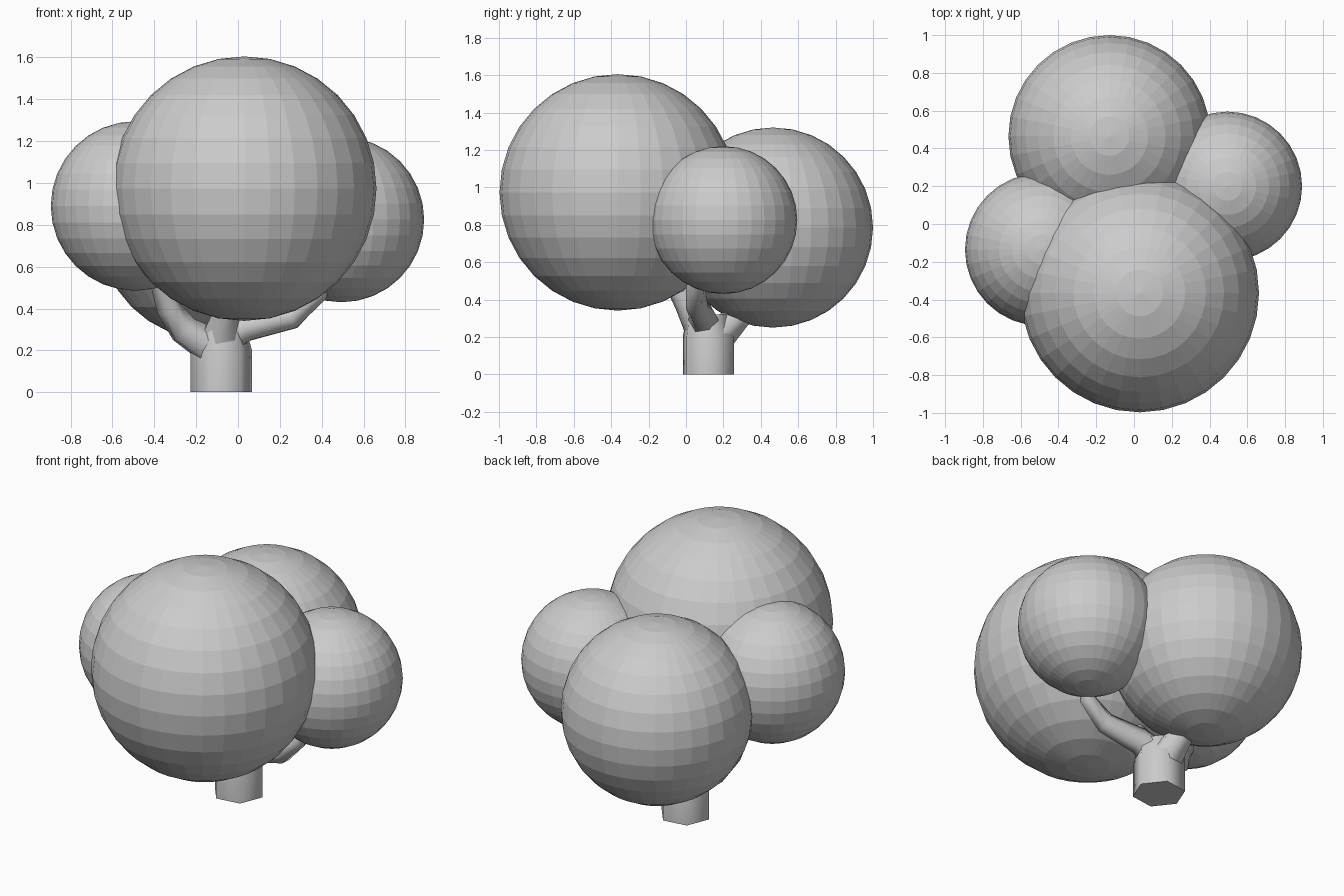
import bpy, bmesh
from math import cos, sin, pi, radians
from mathutils import Vector

cube = bpy.data.objects.get("Cube")
if cube:
    bpy.data.objects.remove(cube)

grey = bpy.data.materials.new("plain_grey")
grey.use_nodes = True
colour = (0.6, 0.6, 0.6, 1)
grey.diffuse_color = colour
grey.node_tree.nodes["Principled BSDF"].inputs["Base Color"].default_value = colour


def crown(name, centre, radius):
    """Flat-shaded foliage ball."""
    bpy.ops.mesh.primitive_uv_sphere_add(segments=32, ring_count=16,
                                         radius=radius, location=centre)
    obj = bpy.context.object
    obj.name = name
    obj.data.materials.append(grey)


def limb(name, path, sides=6, turn=0.0, level=False):
    """Smooth tapered tube through (x, y, z, radius) points."""
    bm = bmesh.new()
    points = [Vector(p[:3]) for p in path]
    rings = []
    for i, p in enumerate(points):
        along = points[min(i + 1, len(points) - 1)] - points[max(i - 1, 0)]
        if level:
            u, v = Vector((1, 0, 0)), Vector((0, 1, 0))
        else:
            u = Vector((0, 0, 1)).cross(along).normalized()
            v = along.normalized().cross(u)
        angles = [turn + 2 * pi * k / sides for k in range(sides)]
        rings.append([bm.verts.new(p + path[i][3] * (cos(a) * u + sin(a) * v))
                      for a in angles])
    for low, high in zip(rings, rings[1:]):
        for k in range(sides):
            n = (k + 1) % sides
            bm.faces.new((low[k], low[n], high[n], high[k]))
    bm.faces.new(rings[0][::-1])
    bm.faces.new(rings[-1])
    bmesh.ops.recalc_face_normals(bm, faces=bm.faces)
    mesh = bpy.data.meshes.new(name)
    bm.to_mesh(mesh)
    bm.free()
    obj = bpy.data.objects.new(name, mesh)
    bpy.context.collection.objects.link(obj)
    mesh.materials.append(grey)
    bpy.ops.object.select_all(action="DESELECT")
    obj.select_set(True)
    bpy.context.view_layer.objects.active = obj
    bpy.ops.object.shade_smooth_by_angle(angle=radians(65))


# Foliage
crown("front_crown", (0.03, -0.365, 0.973), 0.632)
crown("back_crown", (-0.13, 0.465, 0.785), 0.535)
crown("left_crown", (0.495, 0.2, 0.825), 0.395)
crown("right_crown", (-0.49, -0.135, 0.89), 0.405)

# Trunk
limb("trunk", [(-0.08, 0.12, 0, 0.148), (-0.08, 0.12, 0.2, 0.148),
               (-0.08, 0.11, 0.32, 0.115)], turn=radians(8), level=True)

# Branches
limb("left_branch", [(-0.06, 0.1, 0.26, 0.09), (0.04, 0.09, 0.31, 0.075),
                     (0.26, 0.06, 0.355, 0.06), (0.38, 0.05, 0.47, 0.05),
                     (0.44, 0.1, 0.62, 0.045)])
limb("right_branch", [(-0.11, 0.1, 0.21, 0.1), (-0.26, 0.07, 0.3, 0.075),
                      (-0.33, 0.03, 0.4, 0.06), (-0.4, -0.04, 0.62, 0.045)])
limb("front_branch", [(-0.08, 0.08, 0.26, 0.1), (-0.06, 0.0, 0.38, 0.065),
                      (-0.02, -0.12, 0.6, 0.05)])
limb("back_branch", [(-0.08, 0.15, 0.19, 0.11), (-0.1, 0.28, 0.31, 0.075),
                     (-0.12, 0.38, 0.55, 0.05)])
